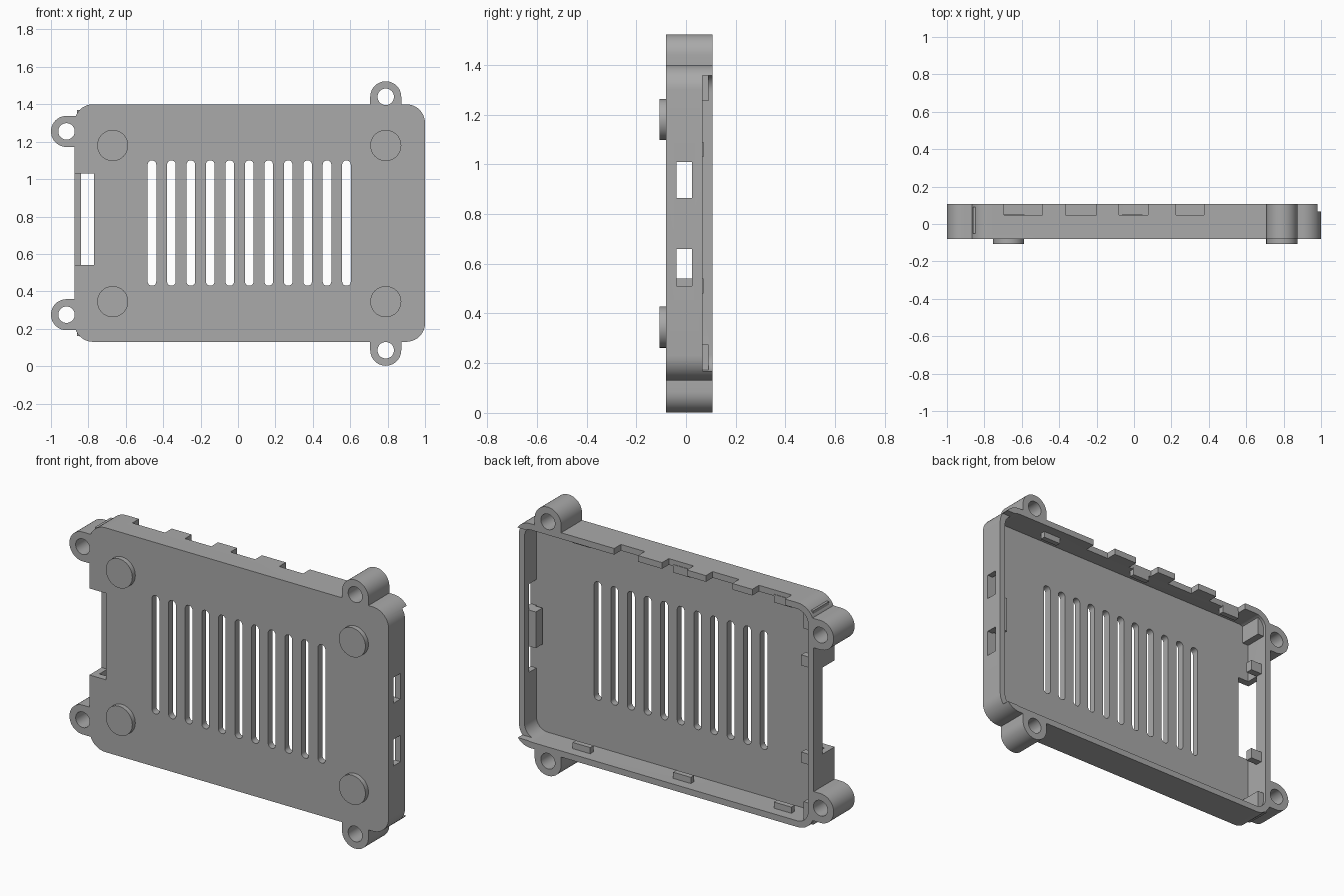
import bpy, bmesh
from math import cos, sin, pi, radians

if "Cube" in bpy.data.objects:
    bpy.data.objects.remove(bpy.data.objects["Cube"])

grey = bpy.data.materials.new("plain grey")
grey.use_nodes = True
grey.diffuse_color = (0.4, 0.4, 0.4, 1)
grey.node_tree.nodes["Principled BSDF"].inputs["Base Color"].default_value = (0.4, 0.4, 0.4, 1)

FRONT, BACK = -0.08, 0.107
FLOOR = -0.04
BOTTOM, TOP = 0.13, 1.4
WALL = 0.035
MID = (BOTTOM + TOP) / 2


def rounded(x0, x1, z0, z1, r=0.0, steps=10):
    """Rounded rectangle outline in the x-z plane."""
    if r == 0:
        return [(x0, z0), (x1, z0), (x1, z1), (x0, z1)]
    corners = [(x1 - r, z1 - r), (x0 + r, z1 - r), (x0 + r, z0 + r), (x1 - r, z0 + r)]
    return [(cx + r * cos((q + i / steps) * pi / 2), cz + r * sin((q + i / steps) * pi / 2))
            for q, (cx, cz) in enumerate(corners) for i in range(steps + 1)]


def circle(cx, cz, r, n=40):
    return [(cx + r * cos(2 * pi * i / n), cz + r * sin(2 * pi * i / n)) for i in range(n)]


def prism(name, outlines, y0, y1):
    """Extrude one or more outlines along y into a single object."""
    bm = bmesh.new()
    for outline in outlines:
        face = bm.faces.new([bm.verts.new((x, y0, z)) for x, z in outline])
        new = bmesh.ops.extrude_face_region(bm, geom=[face])["geom"]
        moved = [v for v in new if isinstance(v, bmesh.types.BMVert)]
        bmesh.ops.translate(bm, verts=moved, vec=(0, y1 - y0, 0))
    bmesh.ops.remove_doubles(bm, verts=bm.verts, dist=1e-6)
    bmesh.ops.recalc_face_normals(bm, faces=bm.faces)
    mesh = bpy.data.meshes.new(name)
    bm.to_mesh(mesh)
    bm.free()
    mesh.materials.append(grey)
    obj = bpy.data.objects.new(name, mesh)
    bpy.context.collection.objects.link(obj)
    return obj


def select(obj):
    bpy.ops.object.select_all(action="DESELECT")
    obj.select_set(True)
    bpy.context.view_layer.objects.active = obj


def combine(target, other, operation):
    mod = target.modifiers.new("combine", "BOOLEAN")
    mod.operation, mod.solver, mod.object = operation, "EXACT", other
    select(target)
    bpy.ops.object.modifier_apply(modifier=mod.name)
    bpy.data.objects.remove(other)


# Case shell with rounded corners
case = prism("case", [rounded(-0.875, 1, BOTTOM, TOP, 0.1)], FRONT, BACK)

# Four screw ears, each a ring joined to the case by a straight neck
R = 0.083
ears = [(-0.917, 1.255, 1, 0), (-0.917, 0.275, 1, 0), (0.79, 1.44, 0, -1), (0.79, 0.085, 0, 1)]
for x, z, dx, dz in ears:
    ring = circle(x, z, R)
    neck_end = 0.06
    if dx:
        neck = rounded(x, x + neck_end, z - R, z + R)
    else:
        neck = rounded(x - R, x + R, min(z, z + dz * neck_end), max(z, z + dz * neck_end))
    combine(case, prism("ear", [ring], FRONT, BACK), "UNION")
    combine(case, prism("neck", [neck], FRONT, BACK), "UNION")

# Hollow interior open at the back
inside = rounded(-0.875 + WALL, 1 - WALL, BOTTOM + WALL, TOP - WALL, 0.07)
combine(case, prism("hollow", [inside], FLOOR, BACK + 0.1), "DIFFERENCE")

# Screw holes
holes = [circle(x, z, 0.044) for x, z, _, _ in ears]
combine(case, prism("holes", holes, FRONT - 0.1, BACK + 0.1), "DIFFERENCE")

# Row of vent slots
vents = [rounded(x - 0.023, x + 0.023, 0.43, 1.1, 0.022, 6)
         for x in (-0.46 + 0.104 * i for i in range(11))]
combine(case, prism("vents", vents, FRONT - 0.1, FLOOR + 0.03), "DIFFERENCE")

# Card opening, leaving a bridge along the back rim
combine(case, prism("card_opening", [rounded(-1.1, -0.77, 0.54, 1.03)], FRONT - 0.1, 0.03), "DIFFERENCE")

# Port notches in the top rim
ports = [rounded(a, b, TOP - 0.1, TOP + 0.1)
         for a, b in ((-0.695, -0.49), (-0.365, -0.2), (-0.08, 0.075), (0.225, 0.375))]
combine(case, prism("ports", ports, 0.047, BACK + 0.1), "DIFFERENCE")

# Lowered end rim and the two windows below it
combine(case, prism("low_rim", [rounded(0.9, 1.1, 0.168, 1.357)], 0.066, BACK + 0.1), "DIFFERENCE")
windows = [rounded(0.92, 1.1, 0.51, 0.66), rounded(0.92, 1.1, 0.865, 1.01)]
combine(case, prism("windows", windows, -0.039, 0.025), "DIFFERENCE")

# Snap tabs along the top and bottom walls
lip = BOTTOM + WALL
tabs = []
for x in (-0.64, -0.01, 0.62):
    tabs.append(rounded(x - 0.055, x + 0.055, lip - 0.01, lip + 0.035))
    tabs.append(rounded(x - 0.055, x + 0.055, 2 * MID - lip - 0.035, 2 * MID - lip + 0.01))
prism("snap_tabs", tabs, 0.02, 0.05)

# Board supports beside the card opening, in the corners and between the windows
prism("card_tabs", [rounded(-0.85, -0.77, 1.03, 1.09), rounded(-0.85, -0.77, 0.48, 0.54)], 0.03, 0.07)
prism("corner_blocks", [rounded(-0.86, -0.8, 0.16, 0.275), rounded(-0.86, -0.8, 1.255, 1.37)], -0.05, 0.09)
prism("window_block", [rounded(0.92, 0.97, 0.66, 0.865)], -0.03, 0.03)

# Round feet on the front face
prism("feet", [circle(x, z, R) for x in (-0.67, 0.79) for z in (0.345, 1.18)], -0.107, FRONT + 0.005)

for obj in [o for o in bpy.context.collection.objects if o.type == "MESH"]:
    select(obj)
    bpy.ops.object.shade_smooth_by_angle(angle=radians(30))
